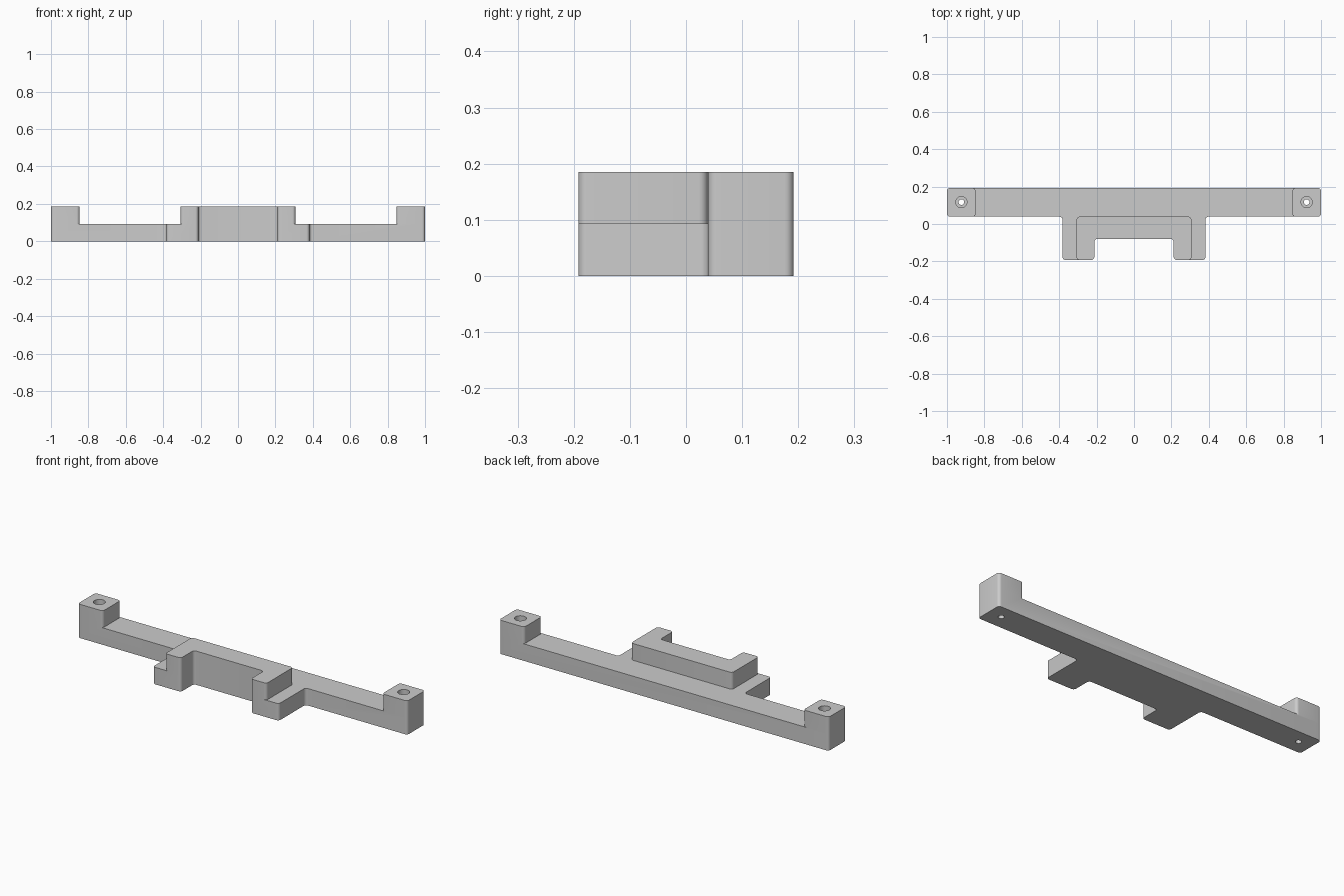
import bpy, bmesh, math
from mathutils import Vector

cube = bpy.data.objects.get("Cube")
if cube:
    bpy.data.objects.remove(cube, do_unlink=True)

HALF, DEPTH, LOW, HIGH = 1.0, 0.192, 0.093, 0.185
BAR_FRONT, NOTCH_Y, NOTCH_X, FILLET = 0.039, -0.08, 0.212, 0.016

grey = bpy.data.materials.new("plain grey")
grey.use_nodes = True
colour = (0.6, 0.6, 0.6, 1)
grey.diffuse_color = colour
grey.node_tree.nodes["Principled BSDF"].inputs["Base Color"].default_value = colour


def rounded(points, radius=FILLET, steps=6):
    """Round every right-angled corner, convex or concave."""
    out = []
    for i, p in enumerate(points):
        p = Vector(p)
        a = (Vector(points[i - 1]) - p).normalized() * radius
        b = (Vector(points[(i + 1) % len(points)]) - p).normalized() * radius
        for k in range(steps + 1):
            t = math.pi / 2 * k / steps
            out.append(p + a * (1 - math.sin(t)) + b * (1 - math.cos(t)))
    return out


def prism(name, outline, z0, z1):
    bm = bmesh.new()
    face = bm.faces.new([bm.verts.new((p[0], p[1], z0)) for p in outline])
    ext = bmesh.ops.extrude_face_region(bm, geom=[face])
    top = [v for v in ext["geom"] if isinstance(v, bmesh.types.BMVert)]
    bmesh.ops.translate(bm, verts=top, vec=(0, 0, z1 - z0))
    bmesh.ops.recalc_face_normals(bm, faces=bm.faces)
    mesh = bpy.data.meshes.new(name)
    bm.to_mesh(mesh)
    bm.free()
    obj = bpy.data.objects.new(name, mesh)
    bpy.context.collection.objects.link(obj)
    mesh.materials.append(grey)
    return obj


def circle(x, y, r, n=32):
    return [(x + r * math.cos(math.tau * i / n), y + r * math.sin(math.tau * i / n))
            for i in range(n)]


def symmetric(half):
    return half + [(-x, y) for x, y in reversed(half)]


def combine(target, other, operation):
    mod = target.modifiers.new(operation.title(), "BOOLEAN")
    mod.operation, mod.solver, mod.object = operation, "EXACT", other
    bpy.context.view_layer.objects.active = target
    bpy.ops.object.modifier_apply(modifier=mod.name)
    bpy.data.objects.remove(other, do_unlink=True)


# Low plate: long bar with two forward tabs around a notch
notch = [(NOTCH_X, -DEPTH), (NOTCH_X, NOTCH_Y)]
bracket = prism("bracket", rounded(symmetric(
    [(HALF, DEPTH), (HALF, BAR_FRONT), (0.382, BAR_FRONT), (0.382, -DEPTH)] + notch)), 0, LOW)

# Raised U-shaped block in the middle
combine(bracket, prism("raised_block", rounded(symmetric(
    [(0.307, BAR_FRONT), (0.307, -DEPTH)] + notch)), LOW, HIGH), "UNION")

# End posts with stepped screw holes
for s in (-1, 1):
    post = [(s * x, y) for x, y in ((0.847, BAR_FRONT), (HALF, BAR_FRONT),
                                    (HALF, DEPTH), (0.847, DEPTH))]
    combine(bracket, prism("end_post", rounded(post), LOW, HIGH), "UNION")
    for radius, floor in ((0.015, -0.1), (0.03, 0.09)):
        combine(bracket, prism("hole_cutter", circle(s * 0.923, 0.117, radius), floor, 0.3),
                "DIFFERENCE")

bpy.ops.object.select_all(action="DESELECT")
bracket.select_set(True)
bpy.context.view_layer.objects.active = bracket
bpy.ops.object.shade_smooth_by_angle(angle=math.radians(30))
